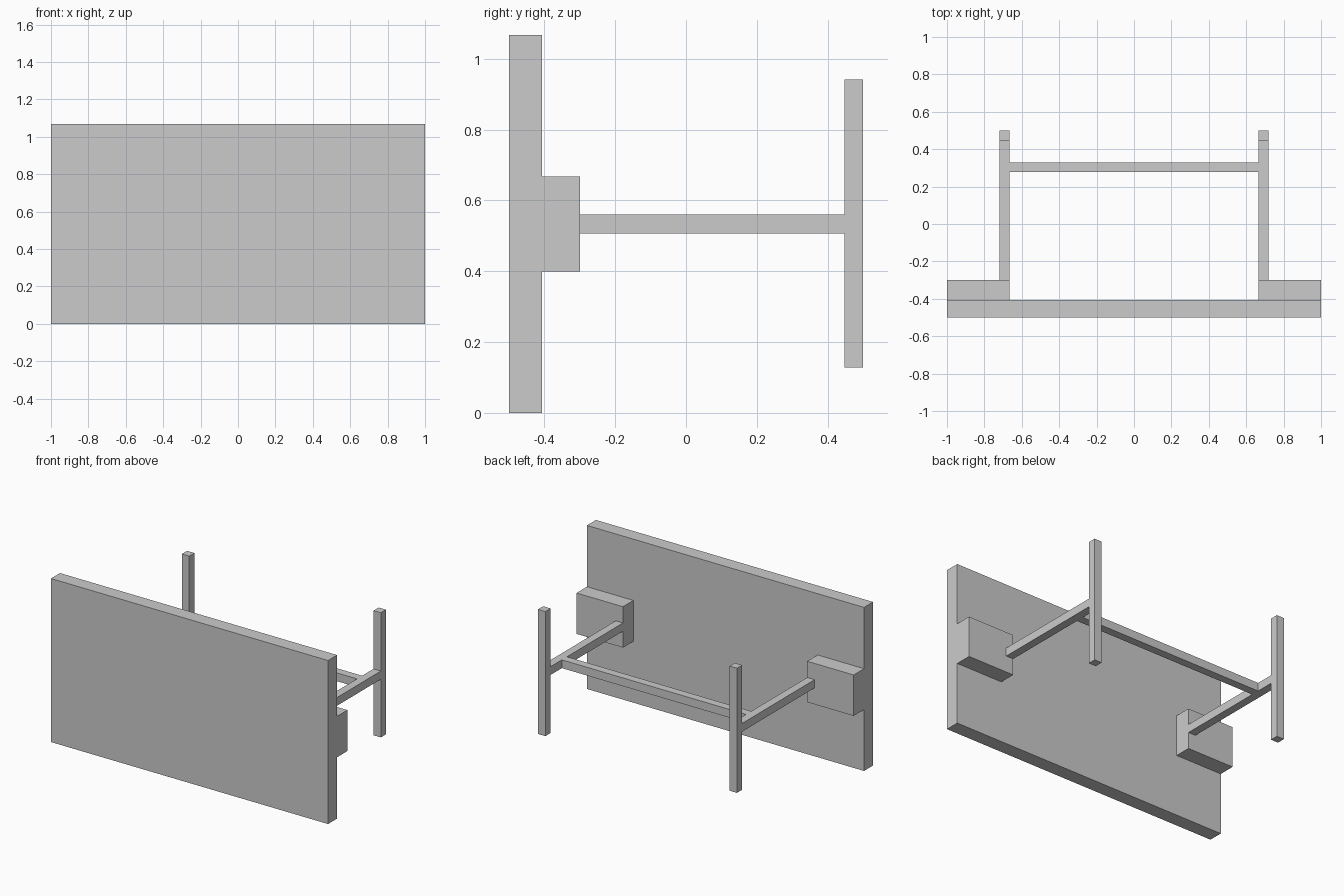
import bpy

if "Cube" in bpy.data.objects:
    bpy.data.objects.remove(bpy.data.objects["Cube"])


def box(name, x, y, z):
    """Box spanning the given (min, max) ranges."""
    lo, hi = zip(x, y, z)
    bpy.ops.mesh.primitive_cube_add(size=1, location=[(a + b) / 2 for a, b in zip(lo, hi)])
    ob = bpy.context.object
    ob.name = name
    ob.scale = [b - a for a, b in zip(lo, hi)]
    bpy.ops.object.transform_apply(location=False, rotation=False, scale=True)
    return ob


INNER, OUTER = 0.665, 0.718   # x range of arms and posts
ARM_Z = (0.507, 0.561)

# Large flat front panel
box("front_panel", (-1, 1), (-0.5, -0.407), (0, 1.067))

# Mounting block, arm and upright post on each side
for side, s in (("left", -1), ("right", 1)):
    arm_x = sorted((s * INNER, s * OUTER))
    box(side + "_mounting_block", sorted((s * INNER, s)), (-0.407, -0.3), (0.4, 0.667))
    box(side + "_arm", arm_x, (-0.3, 0.447), ARM_Z)
    box(side + "_post", arm_x, (0.447, 0.5), (0.128, 0.941))

# Crossbar joining the two arms
box("crossbar", (-INNER, INNER), (0.277, 0.33), ARM_Z)
